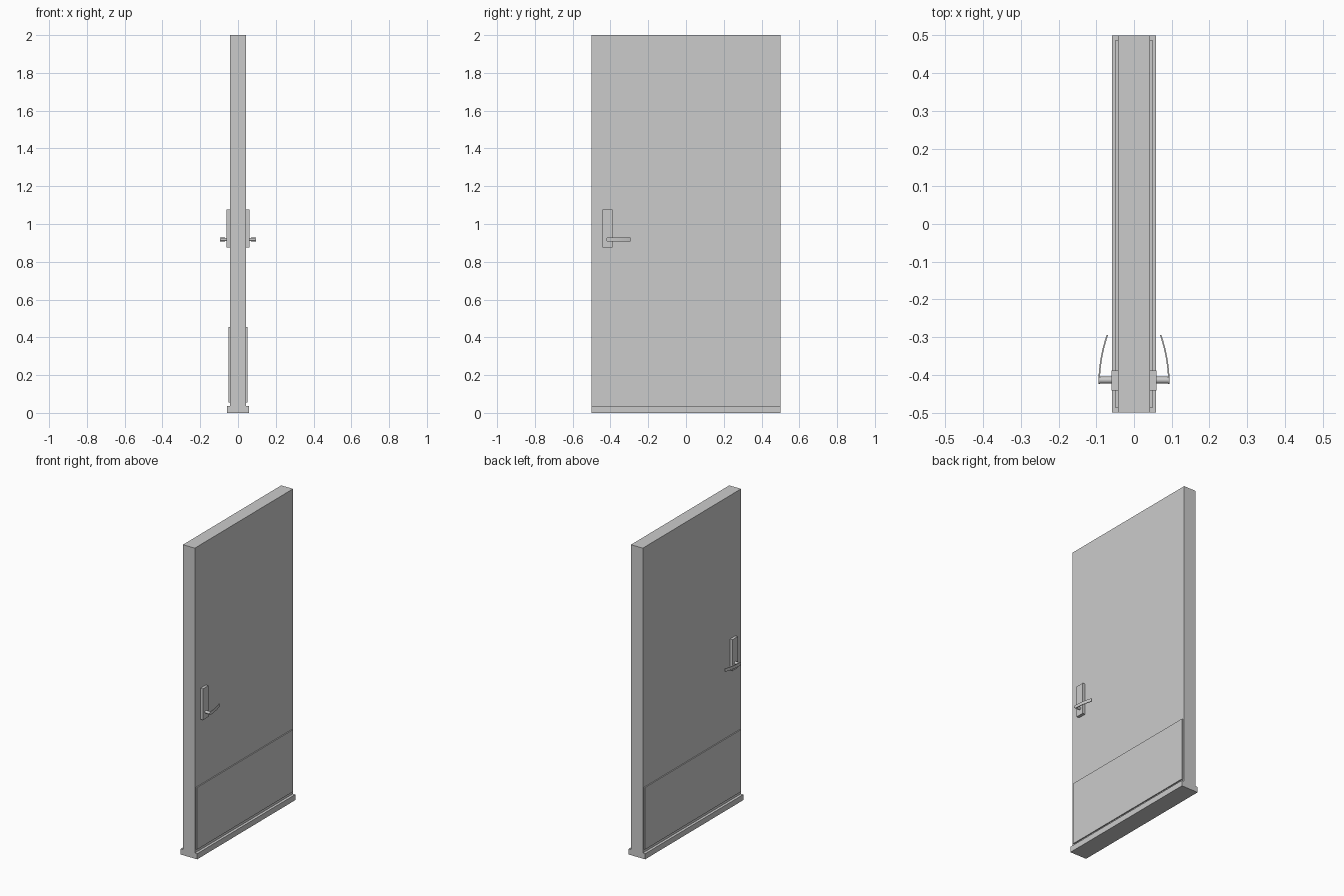
import bpy, bmesh
from math import sqrt, pi
from mathutils import Matrix

if "Cube" in bpy.data.objects:
    bpy.data.objects.remove(bpy.data.objects["Cube"])

grey = bpy.data.materials.new("light_grey")
grey.use_nodes = True
grey.diffuse_color = (0.6, 0.6, 0.6, 1)
grey.node_tree.nodes["Principled BSDF"].inputs["Base Color"].default_value = (0.6, 0.6, 0.6, 1)


def finish(name, bm):
    bmesh.ops.recalc_face_normals(bm, faces=bm.faces)
    mesh = bpy.data.meshes.new(name)
    bm.to_mesh(mesh)
    bm.free()
    mesh.materials.append(grey)
    obj = bpy.data.objects.new(name, mesh)
    bpy.context.collection.objects.link(obj)
    return obj


def box(name, x, y, z):
    """Box from (min, max) ranges."""
    bm = bmesh.new()
    bmesh.ops.create_cube(bm, size=1)
    for v in bm.verts:
        v.co = [(r[0] + r[1]) / 2 + c * (r[1] - r[0]) for c, r in zip(v.co, (x, y, z))]
    return finish(name, bm)


def smooth(obj):
    bpy.ops.object.select_all(action='DESELECT')
    obj.select_set(True)
    bpy.context.view_layer.objects.active = obj
    bpy.ops.object.shade_smooth_by_angle(angle=pi / 6)


HALF = 0.042             # half thickness of the door
PIVOT_Y, PIVOT_Z = -0.414, 0.918
LEVER_R = 0.010          # half height of the lever


def spindle(name, side):
    start, end = HALF, 0.091
    bm = bmesh.new()
    bmesh.ops.create_cone(bm, cap_ends=True, segments=24, radius1=0.009, radius2=0.009,
                          depth=end - start, matrix=Matrix.Rotation(pi / 2, 4, 'Y'))
    bmesh.ops.translate(bm, verts=bm.verts, vec=(side * (start + end) / 2, PIVOT_Y, PIVOT_Z))
    smooth(finish(name, bm))


def lever(name, side):
    """Thin strip, round at the spindle, curving in towards the door at its tip."""
    y0, y1 = PIVOT_Y - LEVER_R, -0.295
    stations = [y0 + LEVER_R * f for f in (0.02, 0.1, 0.25, 0.5, 0.75, 1)]
    stations += [PIVOT_Y + (y1 - PIVOT_Y) * i / 14 for i in range(1, 15)]
    bm = bmesh.new()
    rings = []
    for y in stations:
        t = (y - y0) / (y1 - y0)
        x = 0.0925 - 0.0215 * t * t
        d = max(PIVOT_Y - y, 0)
        h = sqrt(LEVER_R ** 2 - d * d)
        rings.append([bm.verts.new((side * (x + dx), y, PIVOT_Z + dz))
                      for dx, dz in ((-0.002, -h), (0.002, -h), (0.002, h), (-0.002, h))])
    for a, b in zip(rings, rings[1:]):
        for i in range(4):
            j = (i + 1) % 4
            bm.faces.new((a[i], a[j], b[j], b[i]))
    bm.faces.new(rings[0])
    bm.faces.new(rings[-1])
    smooth(finish(name, bm))


# Door leaf and the wider strip along its foot
box("door_leaf", (-HALF, HALF), (-0.5, 0.5), (0.036, 2))
box("bottom_strip", (-0.059, 0.059), (-0.5, 0.5), (0, 0.036))

# Kick plate, backplate and lever handle on both faces
for label, s in (("left", 1), ("right", -1)):
    def out(depth):
        return sorted((s * (HALF - 0.002), s * depth))
    box(label + "_kick_plate", out(0.049), (-0.488, 0.488), (0.055, 0.455))
    box(label + "_handle_backplate", out(0.06), (-0.442, -0.388), (0.875, 1.076))
    spindle(label + "_handle_spindle", s)
    lever(label + "_handle_lever", s)
